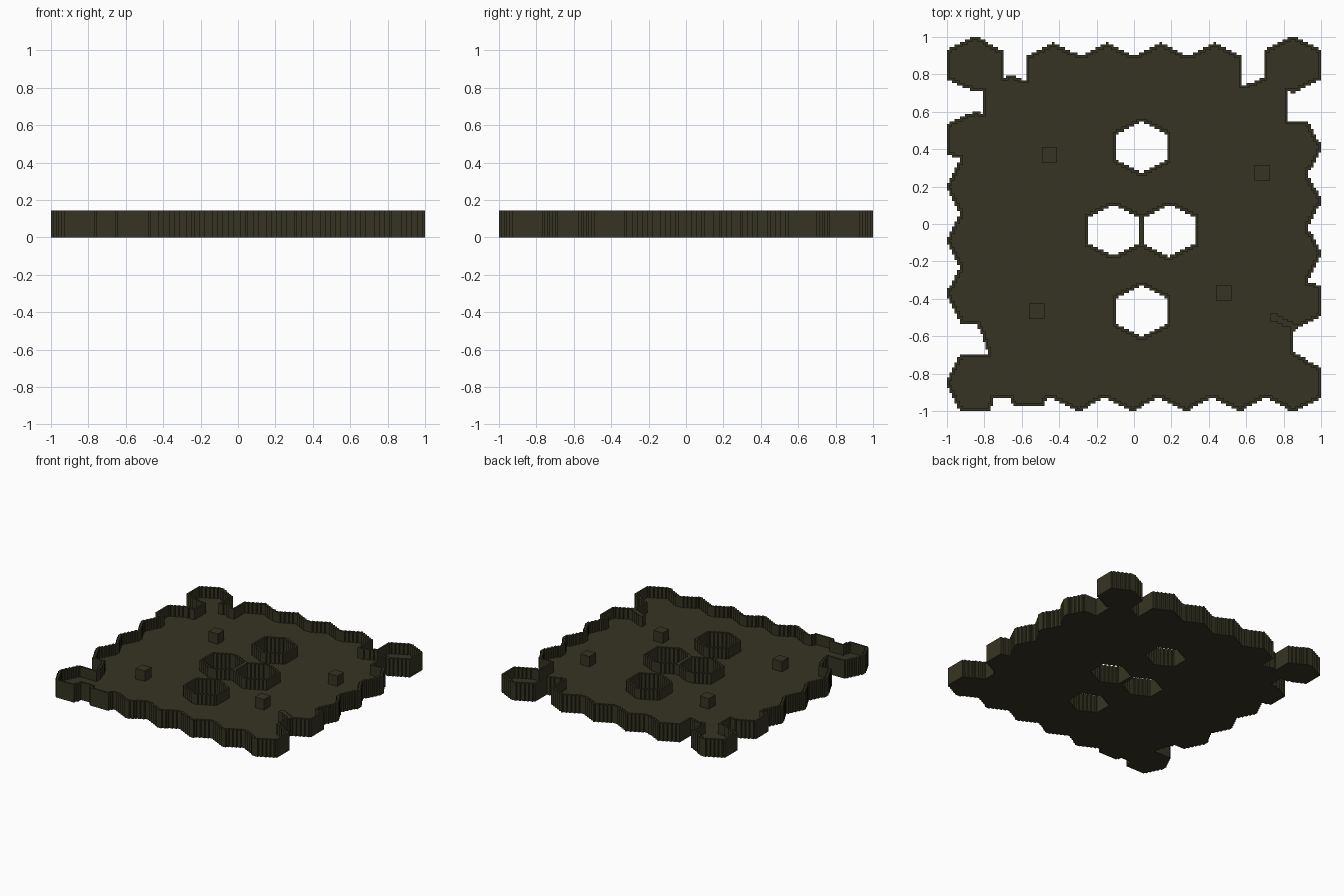
import bpy, bmesh, math

if "Cube" in bpy.data.objects:
    bpy.data.objects.remove(bpy.data.objects["Cube"])

N = 146                      # grid cells across the tile
C = 2.0 / N                  # cell size
FLOOR, TOP = 0.06, 0.144

mat = bpy.data.materials.new("dark olive")
mat.diffuse_color = (0.036, 0.034, 0.016, 1)
mat.use_nodes = True
mat.node_tree.nodes["Principled BSDF"].inputs["Base Color"].default_value = mat.diffuse_color

# Outline of the hex-edged tile, clockwise from the back left corner
outline = [(-.85, 1.005), (-.705, .93), (-.705, .775), (-.66, .80), (-.57, .755), (-.57, .90)]
for i in range(4):           # back scallops
    outline += [(-.43 + .287 * i, .97), (-.285 + .287 * i, .90)]
outline += [(.58, .735), (.70, .785), (.70, .93), (.85, 1.005), (1, .93), (1, .77),
            (.85, .70), (.82, .71), (.82, .55), (.93, .55)]
for i in range(3):           # right scallops
    outline += [(1.005, .41 - .285 * i), (.93, .265 - .285 * i)]
outline += [(1, -.335), (1, -.49), (.855, -.57), (.855, -.69), (1, -.765), (1, -.93)]
for i in range(5):           # front scallops
    outline += [(.85 - .287 * i, -1.005), (.705 - .287 * i, -.925)]
outline += [(-.46, -.925), (-.49, -.978), (-.645, -.978), (-.66, -.925), (-.745, -.925),
            (-.77, -1), (-.93, -1), (-1.005, -.85), (-.93, -.70), (-.775, -.70),
            (-.84, -.53), (-.93, -.53)]
for i in range(3):           # left scallops
    outline += [(-1.005, -.37 + .285 * i), (-.93, -.23 + .285 * i)]
outline += [(-.93, .35), (-1, .37), (-1, .535), (-.85, .605), (-.81, .59),
            (-.81, .715), (-.85, .705), (-1, .77), (-1, .93)]


def hexagon(cx, cy, r=.138):
    return [(cx, cy + r), (cx + r, cy + r / 2), (cx + r, cy - r / 2),
            (cx, cy - r), (cx - r, cy - r / 2), (cx - r, cy + r / 2)]


def raster(poly):
    """Grid cells whose centre lies inside the polygon."""
    cells = set()
    for j in range(N):
        y = -1 + (j + .5) * C
        xs = sorted(a[0] + (y - a[1]) * (b[0] - a[0]) / (b[1] - a[1])
                    for a, b in zip(poly, poly[1:] + poly[:1])
                    if (a[1] > y) != (b[1] > y))
        for x0, x1 in zip(xs[::2], xs[1::2]):
            for i in range(N):
                if x0 <= -1 + (i + .5) * C < x1:
                    cells.add((i, j))
    return cells


def build(name, cells, z0, z1, bottom=True):
    """Extrude a set of grid cells from z0 to z1."""
    bm = bmesh.new()

    def quad(pts):
        bm.faces.new([bm.verts.new((-1 + i * C, -1 + j * C, z)) for i, j, z in pts])

    for i, j in sorted(cells):
        if (i - 1, j) not in cells:      # start of a run: caps
            e = i
            while (e, j) in cells:
                e += 1
            quad([(i, j, z1), (e, j, z1), (e, j + 1, z1), (i, j + 1, z1)])
            if bottom:
                quad([(i, j + 1, z0), (e, j + 1, z0), (e, j, z0), (i, j, z0)])
        for di, dj, a, b in ((-1, 0, (0, 1), (0, 0)), (1, 0, (1, 0), (1, 1)),
                             (0, -1, (0, 0), (1, 0)), (0, 1, (1, 1), (0, 1))):
            if (i + di, j + dj) not in cells:
                p, q = (i + a[0], j + a[1]), (i + b[0], j + b[1])
                quad([(*p, z0), (*q, z0), (*q, z1), (*p, z1)])
    bmesh.ops.remove_doubles(bm, verts=bm.verts, dist=1e-5)
    me = bpy.data.meshes.new(name)
    bm.to_mesh(me)
    bm.free()
    me.materials.append(mat)
    ob = bpy.data.objects.new(name, me)
    bpy.context.collection.objects.link(ob)
    return ob


# Floor plate with four hexagonal openings
tile = raster(outline)
for cx, cy in ((.04, .41), (-.107, -.035), (.187, -.035), (.04, -.465)):
    tile -= raster(hexagon(cx, cy))
build("floor_plate", tile, 0, FLOOR)

# Thin wall around the outside and around each opening
rim = {(i, j) for i, j in tile
       if any((i + a, j + b) not in tile for a in (-1, 0, 1) for b in (-1, 0, 1))}
# Short inner wall spur near the front right corner
rim |= raster([(.725, -.485), (.76, -.485), (.87, -.54), (.87, -.57), (.83, -.555), (.725, -.512)]) & tile
build("rim_wall", rim, FLOOR, TOP, bottom=False)

# Four small square posts
for k, (px, py) in enumerate(((-.45, .375), (.69, .27), (.485, -.365), (-.515, -.465))):
    i0, j0 = round((px + 1) / C) - 3, round((py + 1) / C) - 3
    build(f"post_{k + 1}", {(i0 + a, j0 + b) for a in range(6) for b in range(6)},
          FLOOR, TOP, bottom=False)
